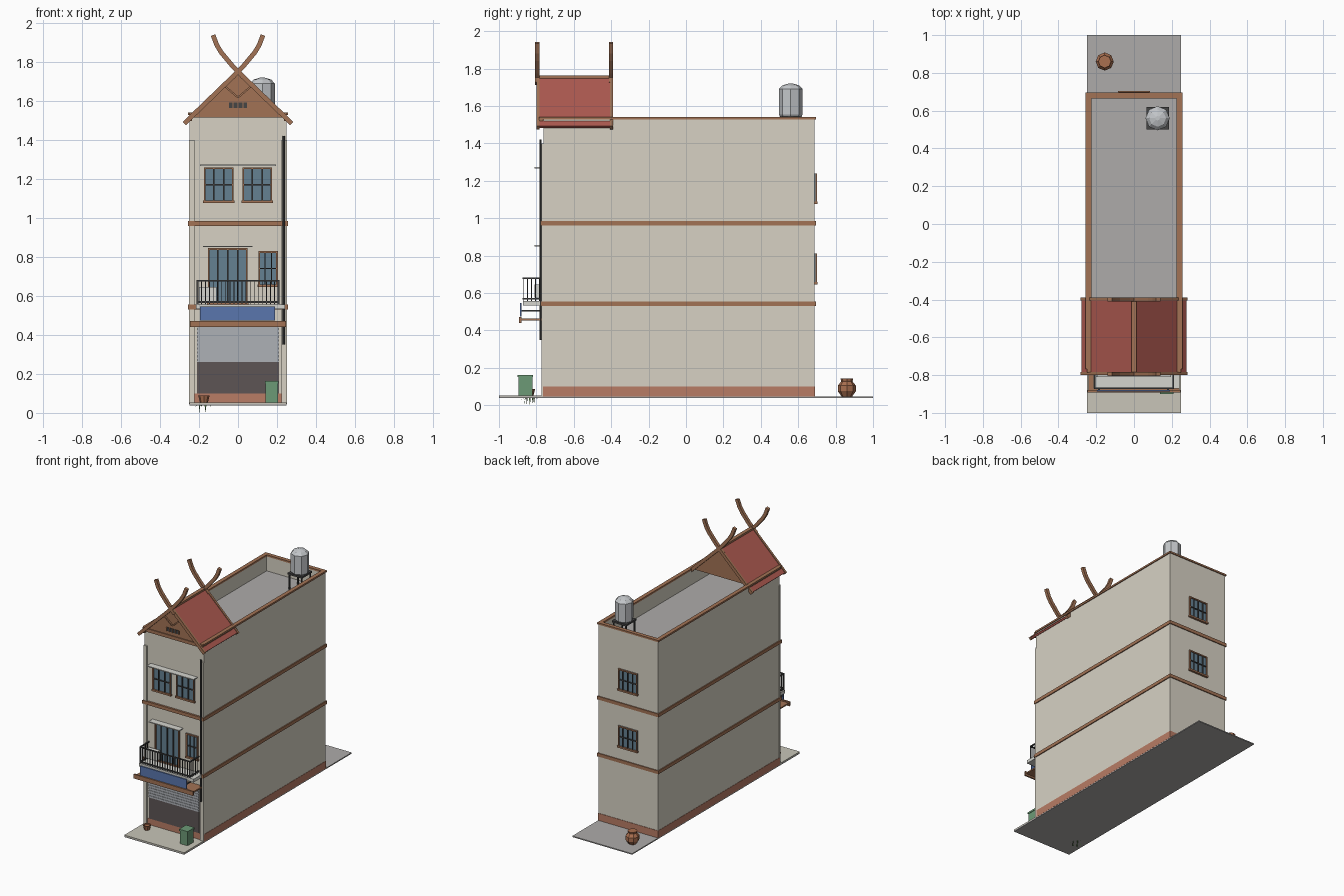
import bpy, math
from mathutils import Vector

if "Cube" in bpy.data.objects:
    bpy.data.objects.remove(bpy.data.objects["Cube"])

COL = dict(wall=(.68, .64, .55), trim=(.36, .17, .09), brick=(.48, .20, .13), roof=(.42, .10, .08),
           grey=(.42, .41, .40), pave=(.58, .56, .48), glass=(.13, .22, .29), dark=(.06, .06, .06),
           shutter=(.42, .44, .47), black=(.11, .09, .09), blue=(.10, .18, .42), green=(.15, .32, .18),
           leaf=(.12, .25, .08), white=(.66, .66, .62), metal=(.55, .57, .59), clay=(.40, .16, .08))
MATS = {}
for k, c in COL.items():
    MATS[k] = bpy.data.materials.new(k)
    MATS[k].diffuse_color = (*c, 1)


def mesh(name, verts, faces, col):
    me = bpy.data.meshes.new(name)
    me.from_pydata(verts, [], faces)
    me.materials.append(MATS[col])
    ob = bpy.data.objects.new(name, me)
    bpy.context.collection.objects.link(ob)
    return ob


def prism(name, pts, y0, y1, col):
    """Extrude an x/z outline along y."""
    n = len(pts)
    v = [(x, y0, z) for x, z in pts] + [(x, y1, z) for x, z in pts]
    f = [tuple(range(n)), tuple(range(2 * n - 1, n - 1, -1))]
    f += [(i, i + n, (i + 1) % n + n, (i + 1) % n) for i in range(n)]
    ob = mesh(name, v, f, col)
    import bmesh
    bm = bmesh.new()
    bm.from_mesh(ob.data)
    bmesh.ops.recalc_face_normals(bm, faces=bm.faces)
    bm.to_mesh(ob.data)
    bm.free()
    return ob


def box(name, x0, x1, y0, y1, z0, z1, col):
    return prism(name, [(x0, z0), (x1, z0), (x1, z1), (x0, z1)], y0, y1, col)


def lathe(name, cx, cy, prof, n, col):
    """Revolve (radius, z) points, capped at both ends."""
    v = [(cx + r * math.cos(2 * math.pi * i / n), cy + r * math.sin(2 * math.pi * i / n), z)
         for r, z in prof for i in range(n)]
    f = [(k * n + i, k * n + (i + 1) % n, (k + 1) * n + (i + 1) % n, (k + 1) * n + i)
         for k in range(len(prof) - 1) for i in range(n)]
    f += [tuple(range(n - 1, -1, -1)), tuple(range((len(prof) - 1) * n, len(prof) * n))]
    return mesh(name, v, f, col)


def strip(path, w):
    """Outline of a path of x/z points with width w."""
    a, b = [], []
    for i, p in enumerate(path):
        q, r = Vector(path[max(i - 1, 0)]), Vector(path[min(i + 1, len(path) - 1)])
        t = (r - q).normalized() * w / 2
        a.append((p[0] - t.y, p[1] + t.x))
        b.append((p[0] + t.y, p[1] - t.x))
    return a + b[::-1]


def ring(name, x, y0, y1, z0, z1, t, col):
    """Rectangular band of wall thickness t, open in the middle."""
    box(name + "_left", -x, -x + t, y0, y1, z0, z1, col)
    box(name + "_right", x - t, x, y0, y1, z0, z1, col)
    box(name + "_front", -x + t, x - t, y0, y0 + t, z0, z1, col)
    box(name + "_back", -x + t, x - t, y1 - t, y1, z0, z1, col)


def window(name, x0, x1, z0, z1, y, s, bars, rail=True):
    """Framed window on the wall plane y, facing s along y."""
    def b(part, a0, a1, c0, c1, d, col):
        box(name + part, a0, a1, min(y, y + s * d), max(y, y + s * d), c0, c1, col)
    t = .009
    b("_glass", x0, x1, z0, z1, .004, "glass")
    b("_frame_left", x0, x0 + t, z0, z1, .012, "trim")
    b("_frame_right", x1 - t, x1, z0, z1, .012, "trim")
    b("_frame_top", x0, x1, z1 - t, z1, .012, "trim")
    b("_frame_bottom", x0 - .004, x1 + .004, z0 - .004, z0 + t, .016, "trim")
    for i in range(bars):
        x = x0 + (x1 - x0) * (i + 1) / (bars + 1)
        b("_bar", x - .003, x + .003, z0 + t, z1 - t, .012, "dark")
    if rail:
        b("_rail", x0 + t, x1 - t, (z0 + z1) / 2 - .003, (z0 + z1) / 2 + .003, .012, "dark")


# Plot and body
box("ground_slab", -.25, .25, -1, 1, .038, .046, "grey")
box("front_pavement", -.25, .25, -1, -.76, .046, .053, "pave")
box("building_body", -.249, .249, -.762, .688, .046, 1.41, "wall")
box("roof_deck", -.23, .23, -.74, .67, 1.41, 1.418, "grey")
ring("parapet", .249, -.762, .688, 1.41, 1.53, .022, "wall")
ring("coping", .256, -.768, .695, 1.527, 1.54, .03, "trim")
box("brick_plinth", -.251, .251, -.764, .691, .046, .10, "brick")
for i, z in enumerate((.53, .96)):
    box(f"floor_band_{i}", -.256, .256, -.777, .695, z, z + .025, "trim")
for s in (-1, 1):
    x0, x1 = sorted((s * .251, s * .222))
    box("front_pilaster", x0, x1, -.772, -.755, .046, 1.40, "wall")

# Shopfront
box("shop_opening", -.21, .21, -.765, -.76, .10, .26, "black")
box("shutter", -.21, .21, -.768, -.76, .26, .44, "shutter")
for i in range(9):
    box("shutter_slat", -.21, .21, -.771, -.767, .265 + i * .02, .276 + i * .02, "shutter")
box("canopy", -.24, .24, -.885, -.76, .453, .463, "trim")
box("canopy_edge", -.247, .247, -.892, -.88, .44, .472, "trim")
box("sign_board", -.195, .19, -.888, -.880, .475, .546, "blue")
box("bracket_left", -.19, -.18, -.88, -.76, .50, .508, "dark")
box("bracket_right", .175, .185, -.88, -.76, .50, .508, "dark")

# Balcony
box("balcony_slab", -.215, .24, -.872, -.76, .532, .556, "white")
for z in (.565, .675):
    box("front_rail", -.212, .212, -.874, -.866, z, z + .008, "dark")
    for x in (-.212, .204):
        box("side_rail", x, x + .008, -.87, -.762, z, z + .008, "dark")
for i in range(21):
    x = -.208 + i * .0208
    w = .005 if i in (0, 20) else .002
    box("baluster", x - w, x + w, -.872, -.868, .556, .68, "dark")
for i in range(1, 5):
    for x in (-.21, .206):
        box("side_baluster", x, x + .004, -.87 + i * .021, -.866 + i * .021, .556, .68, "dark")
box("air_conditioner", -.20, -.11, -.81, -.775, .575, .645, "white")

# Doors and windows
window("balcony_door", -.155, .05, .556, .845, -.762, -1, 3, False)
window("side_window", .105, .205, .65, .83, -.762, -1, 2)
window("upper_window_left", -.175, -.022, 1.08, 1.26, -.762, -1, 2)
window("upper_window_right", .022, .175, 1.08, 1.26, -.762, -1, 2)
window("back_window_low", -.08, .08, .65, .81, .688, 1, 3)
window("back_window_high", -.08, .08, 1.08, 1.24, .688, 1, 3)
box("door_awning", -.18, .075, -.81, -.76, .85, .857, "white")
box("window_awning", -.195, .195, -.81, -.76, 1.267, 1.274, "white")
lathe("drain_pipe", .235, -.778, [(.006, .35), (.006, 1.42)], 8, "dark")

# Gable roof with crossed horns
for s in (-1, 1):
    prism("roof_panel", strip([(0, 1.75), (s * .272, 1.488)], .014), -.788, -.395, "roof")
    box("eave_beam", min(s * .25, s * .235), max(s * .25, s * .235), -.78, -.42, 1.498, 1.52, "trim")
    for y in (-.80, -.405):
        prism("barge_board", strip([(s * -.005, 1.755), (s * .276, 1.484)], .024), y, y + .016, "trim")
        prism("roof_horn", strip([(-s * .03, 1.72), (s * .03, 1.782), (s * .085, 1.848),
                                  (s * .108, 1.885), (s * .128, 1.938)], .024), y - .006, y + .016, "trim")
    prism("gable_chevron", strip([(s * .075, 1.682), (0, 1.618)], .009), -.789, -.775, "trim")
for y in (-.778, -.42):
    prism("gable_panel", [(-.225, 1.53), (.225, 1.53), (0, 1.742)], y, y + .012, "trim")
box("ridge_cap", -.014, .014, -.79, -.392, 1.748, 1.762, "trim")
box("gable_base_beam", -.25, .25, -.785, -.765, 1.515, 1.54, "trim")
box("gable_vent", -.055, .055, -.782, -.775, 1.565, 1.592, "dark")
for i in range(5):
    x = -.05 + i * .025
    box("vent_slat", x - .003, x + .003, -.785, -.78, 1.565, 1.592, "trim")

# Water tank on a stand
lathe("water_tank", .125, .56, [(.058, 1.545), (.064, 1.555), (.064, 1.69), (.045, 1.71), (.012, 1.72)], 8, "metal")
box("tank_platform", .065, .185, .50, .62, 1.532, 1.545, "dark")
for x in (.07, .172):
    for y in (.505, .607):
        box("tank_leg", x, x + .008, y, y + .008, 1.415, 1.535, "dark")

# Street items
box("bin", .142, .205, -.895, -.822, .053, .15, "green")
box("bin_lid", .138, .209, -.90, -.817, .15, .163, "green")
lathe("clay_jar", -.155, .86, [(.028, .046), (.048, .075), (.048, .105), (.03, .128), (.034, .142)], 8, "clay")
lathe("plant_pot", -.175, -.835, [(.02, .053), (.029, .088), (.024, .088), (.022, .08)], 8, "clay")
for i in range(10):
    a = i * 2 * math.pi / 10
    d, n = Vector((math.cos(a), math.sin(a), 0)), Vector((-math.sin(a), math.cos(a), 0)) * .006
    c = Vector((-.175, -.835, .06))
    m = c + d * .025 + Vector((0, 0, -.012))
    tip = c + d * (.048 if i % 2 else .03) + Vector((0, 0, -.03 if i % 2 else -.06))
    mesh("plant_leaf", [c, m + n, tip, m - n], [(0, 1, 2, 3)], "leaf")

for m in bpy.data.materials:
    if m.users and not m.is_grease_pencil:
        m.use_nodes = True
        m.node_tree.nodes["Principled BSDF"].inputs["Base Color"].default_value = m.diffuse_color
